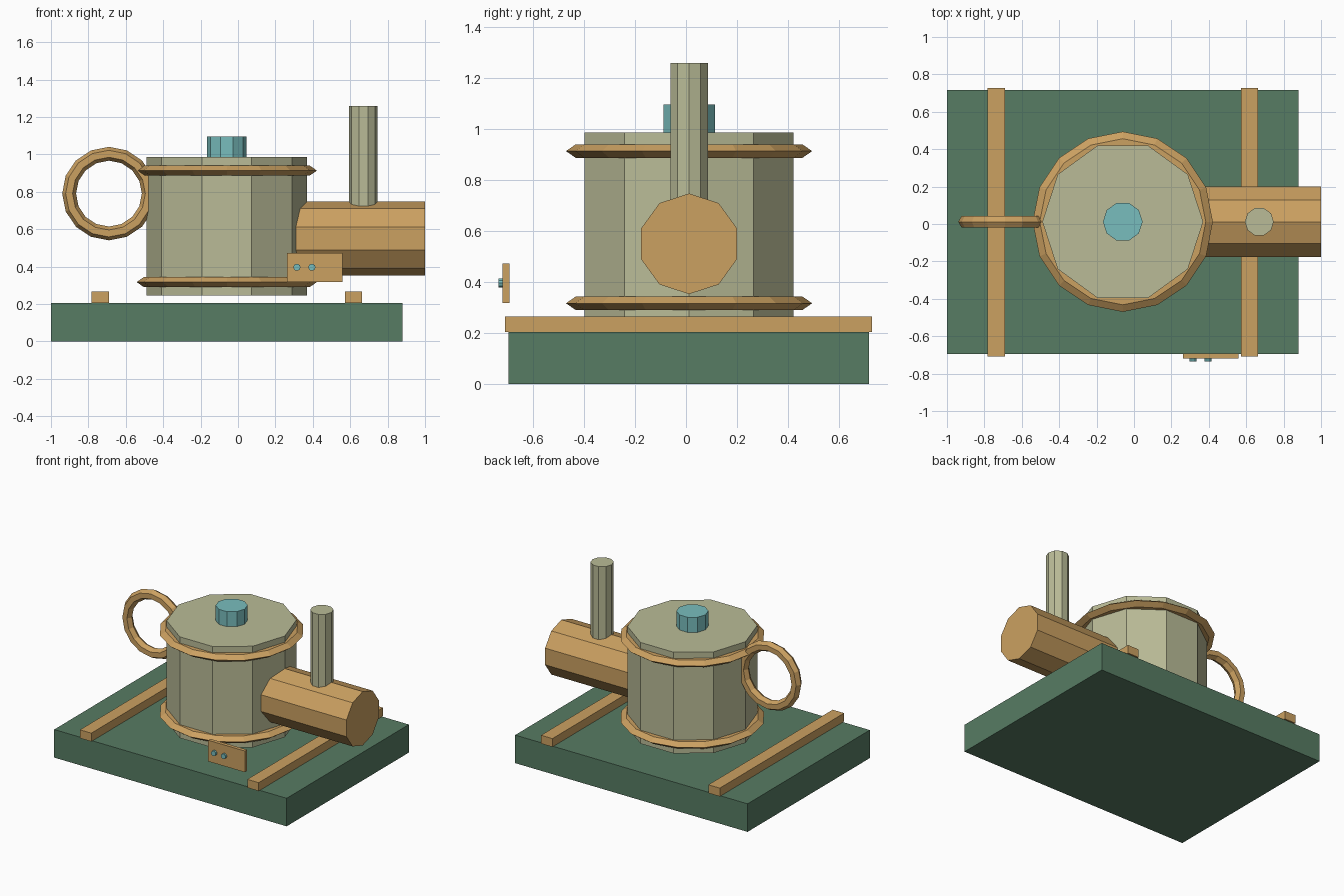
import bpy, bmesh
from math import cos, sin, tau, pi
from mathutils import Matrix, Vector

default = bpy.data.objects.get("Cube")
if default:
    bpy.data.objects.remove(default, do_unlink=True)


def material(name, rgb):
    mat = bpy.data.materials.new(name)
    mat.use_nodes = True
    mat.diffuse_color = (*rgb, 1)
    mat.node_tree.nodes["Principled BSDF"].inputs["Base Color"].default_value = (*rgb, 1)
    return mat


GREEN = material("dull green", (0.095, 0.2, 0.125))
BRASS = material("brass", (0.6, 0.355, 0.12))
CREAM = material("pale olive", (0.49, 0.5, 0.31))
TEAL = material("pale teal", (0.19, 0.51, 0.51))

UPRIGHT = Matrix.Identity(4)
ALONG_X = Matrix.Rotation(pi / 2, 4, "Y")
ALONG_Y = Matrix.Rotation(pi / 2, 4, "X")
MID_Y = 0.012


def finish(name, bm, mat):
    bmesh.ops.recalc_face_normals(bm, faces=bm.faces)
    mesh = bpy.data.meshes.new(name)
    bm.to_mesh(mesh)
    bm.free()
    mesh.materials.append(mat)
    obj = bpy.data.objects.new(name, mesh)
    bpy.context.collection.objects.link(obj)
    return obj


def box(name, low, high, mat):
    low, high = Vector(low), Vector(high)
    bm = bmesh.new()
    bmesh.ops.create_cube(bm, size=1)
    bmesh.ops.scale(bm, vec=high - low, verts=bm.verts)
    bmesh.ops.translate(bm, vec=(low + high) / 2, verts=bm.verts)
    return finish(name, bm, mat)


def prism(name, centre, radius, depth, mat, turn=UPRIGHT, sides=10):
    # Prism with a corner on its local x axis
    bm = bmesh.new()
    ring = [bm.verts.new((radius * cos(tau * i / sides), radius * sin(tau * i / sides), -depth / 2))
            for i in range(sides)]
    base = bm.faces.new(ring)
    top = bmesh.ops.extrude_face_region(bm, geom=[base])["geom"]
    bmesh.ops.translate(bm, vec=(0, 0, depth),
                        verts=[v for v in top if isinstance(v, bmesh.types.BMVert)])
    bm.transform(Matrix.Translation(centre) @ turn)
    return finish(name, bm, mat)


def hoop(name, centre, major, minor, mat, turn=UPRIGHT, flatten=1.0, steps=16, sides=6):
    # Faceted ring with a six-sided section
    bm = bmesh.new()
    loops = []
    for i in range(steps):
        a = tau * i / steps
        loop = []
        for j in range(sides):
            b = tau * j / sides
            r = major + minor * cos(b)
            loop.append(bm.verts.new((r * cos(a), r * sin(a), minor * sin(b) * flatten)))
        loops.append(loop)
    for i in range(steps):
        here, there = loops[i], loops[(i + 1) % steps]
        for j in range(sides):
            k = (j + 1) % sides
            bm.faces.new((here[j], there[j], there[k], here[k]))
    bm.transform(Matrix.Translation(centre) @ turn)
    return finish(name, bm, mat)


# Base and its two rails
box("base_slab", (-1, -0.695, 0), (0.88, 0.717, 0.205), GREEN)
for side, x in (("right", -0.737), ("left", 0.617)):
    box(side + "_rail", (x - 0.046, -0.708, 0.205), (x + 0.046, 0.728, 0.266), BRASS)

# Drum with hoops, lid knob and ring handle
prism("drum", (-0.06, MID_Y, 0.615), 0.43, 0.74, CREAM)
for level, z in (("lower", 0.317), ("upper", 0.913)):
    hoop(level + "_hoop", (-0.06, MID_Y, z), 0.406, 0.076, BRASS, flatten=0.4)
prism("lid_knob", (-0.06, MID_Y, 1.04), 0.106, 0.11, TEAL)
hoop("ring_handle", (-0.69, MID_Y, 0.79), 0.213, 0.037, BRASS, turn=ALONG_Y)

# Side barrel and chimney
prism("side_barrel", (0.65, MID_Y, 0.55), 0.197, 0.7, BRASS, turn=ALONG_X)
prism("chimney", (0.67, MID_Y, 0.99), 0.077, 0.535, CREAM)

# Control plate with two buttons
box("control_plate", (0.262, -0.718, 0.318), (0.558, -0.692, 0.473), BRASS)
for side, x in (("right", 0.315), ("left", 0.395)):
    prism(side + "_button", (x, -0.725, 0.396), 0.019, 0.02, TEAL, turn=ALONG_Y)
